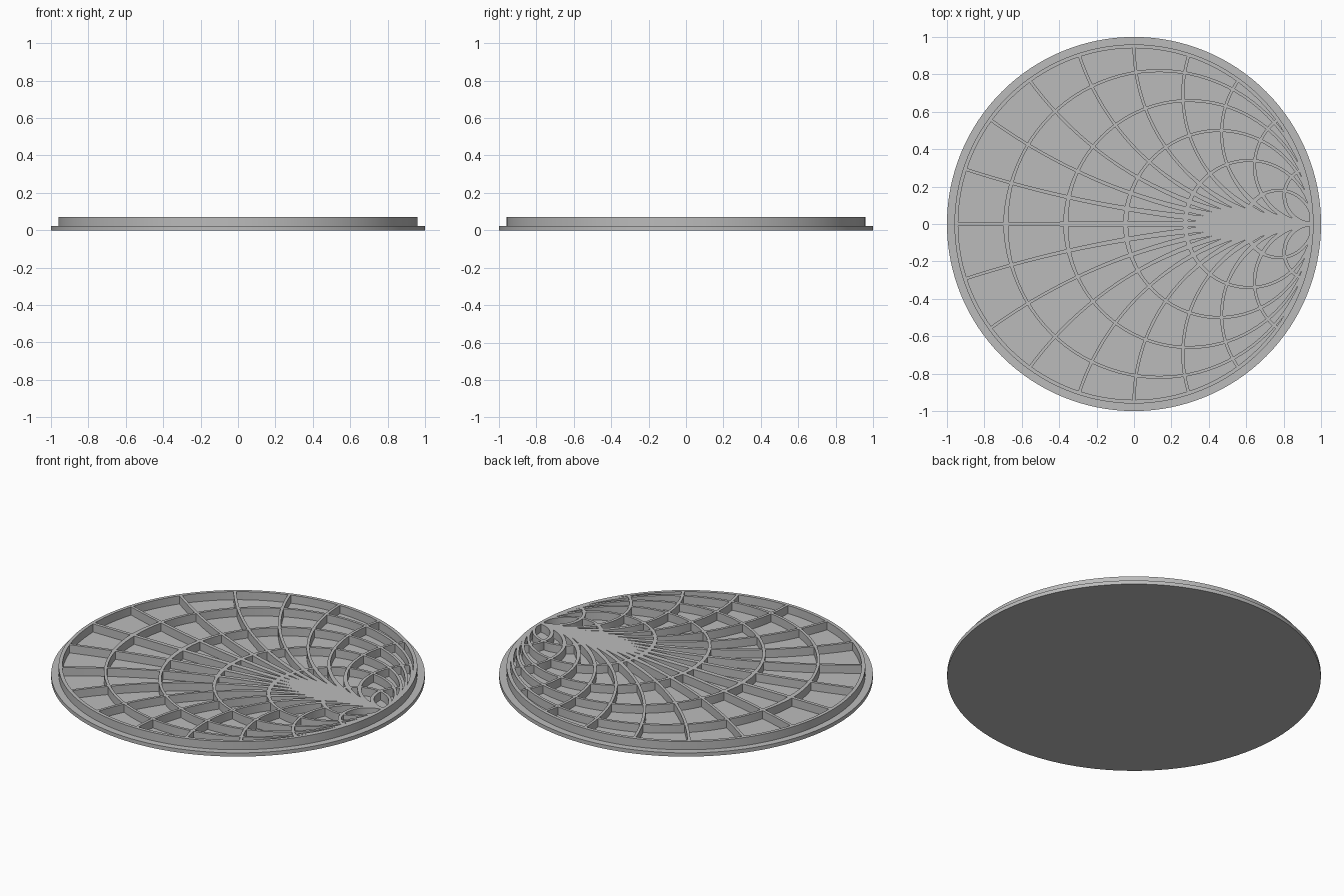
import bpy, bmesh
from math import sin, cos, tan, pi, hypot, radians

cube = bpy.data.objects.get("Cube")
if cube:
    bpy.data.objects.remove(cube)

FLOOR, TOP = 0.022, 0.07      # base thickness and rib height
FOCUS = 0.955                 # x of the point where every curve meets
LIMIT = 0.955                 # ribs stay inside the rim
SEGMENTS = 128

grey = bpy.data.materials.new("grey")
grey.use_nodes = True
colour = (0.5, 0.5, 0.5, 1)
grey.diffuse_color = colour
grey.node_tree.nodes["Principled BSDF"].inputs["Base Color"].default_value = colour


def finish(bm, name):
    bmesh.ops.recalc_face_normals(bm, faces=bm.faces)
    mesh = bpy.data.meshes.new(name)
    bm.to_mesh(mesh)
    bm.free()
    obj = bpy.data.objects.new(name, mesh)
    bpy.context.collection.objects.link(obj)
    mesh.materials.append(grey)
    bpy.ops.object.select_all(action='DESELECT')
    obj.select_set(True)
    bpy.context.view_layer.objects.active = obj
    bpy.ops.object.shade_smooth_by_angle(angle=radians(30))
    return obj


def clamp(x, y):
    """Pull a point back inside the rim."""
    s = min(1, LIMIT / max(hypot(x, y), 0.001))
    return x * s, y * s


def rib(name, path, boost, closed=False):
    """Upright wall along a flat path, thicker close to the centre line."""
    bm = bmesh.new()
    n = len(path)
    rows = []
    for i, (x, y) in enumerate(path):
        a = path[(i - 1) % n] if closed else path[max(i - 1, 0)]
        b = path[(i + 1) % n] if closed else path[min(i + 1, n - 1)]
        tx, ty = b[0] - a[0], b[1] - a[1]
        length = hypot(tx, ty)
        half = 0.008 + boost(x) * max(0, 1 - abs(y) / 0.3)
        nx, ny = -ty / length * half, tx / length * half
        left, right = clamp(x + nx, y + ny), clamp(x - nx, y - ny)
        rows.append([bm.verts.new((*p, z)) for p, z in
                     ((left, 0.012), (right, 0.012), (right, TOP), (left, TOP))])
    for i in range(n if closed else n - 1):
        r, s = rows[i], rows[(i + 1) % n]
        for k in range(4):
            m = (k + 1) % 4
            bm.faces.new((r[k], r[m], s[m], s[k]))
    if not closed:
        bm.faces.new(rows[0])
        bm.faces.new(rows[-1])
    finish(bm, name)


# Base disc
bm = bmesh.new()
bmesh.ops.create_cone(bm, cap_ends=True, segments=SEGMENTS, radius1=1, radius2=1, depth=FLOOR)
bmesh.ops.translate(bm, verts=bm.verts, vec=(0, 0, FLOOR / 2))
finish(bm, "base_disc")

# Raised rim
bm = bmesh.new()
profile = [(0.94, 0.012), (0.96, 0.012), (0.96, TOP), (0.94, TOP)]
loops = [[bm.verts.new((r * cos(2 * pi * i / SEGMENTS), r * sin(2 * pi * i / SEGMENTS), z))
          for r, z in profile] for i in range(SEGMENTS)]
for i, a in enumerate(loops):
    b = loops[(i + 1) % SEGMENTS]
    for k in range(4):
        m = (k + 1) % 4
        bm.faces.new((a[k], b[k], b[m], a[m]))
finish(bm, "raised_rim")

# Nested circles, all touching the focus
for k in range(5):
    r = 0.18 + 0.16 * k
    circle = [(FOCUS - r + r * cos(2 * pi * i / 96), r * sin(2 * pi * i / 96)) for i in range(96)]
    rib(f"nested_circle_{k + 1}", circle, lambda x: 0.006 if x < 0.7 else 0, closed=True)


def spread(x):
    """Crossing ribs widen from the far rim towards the focus."""
    return 0.008 * min(1, max(0.2, (x + 1) / 1.2)) * (1 if x < 0.65 else 0.4)


# Arcs sweeping from the focus to evenly spaced points on the rim
for side, label in ((1, "back"), (-1, "front")):
    for k in range(1, 10):
        theta = radians(18 * k)
        r = FOCUS * tan(theta / 2)
        steps = [(pi - theta) * i / 48 for i in range(49)]
        arc = [(FOCUS - r * sin(t), side * (r - r * cos(t))) for t in steps]
        rib(f"{label}_arc_{k}", arc, spread)

# Straight rib on the centre line
rib("centre_rib", [(-0.95 + 1.9 * i / 24, 0) for i in range(25)], spread)
